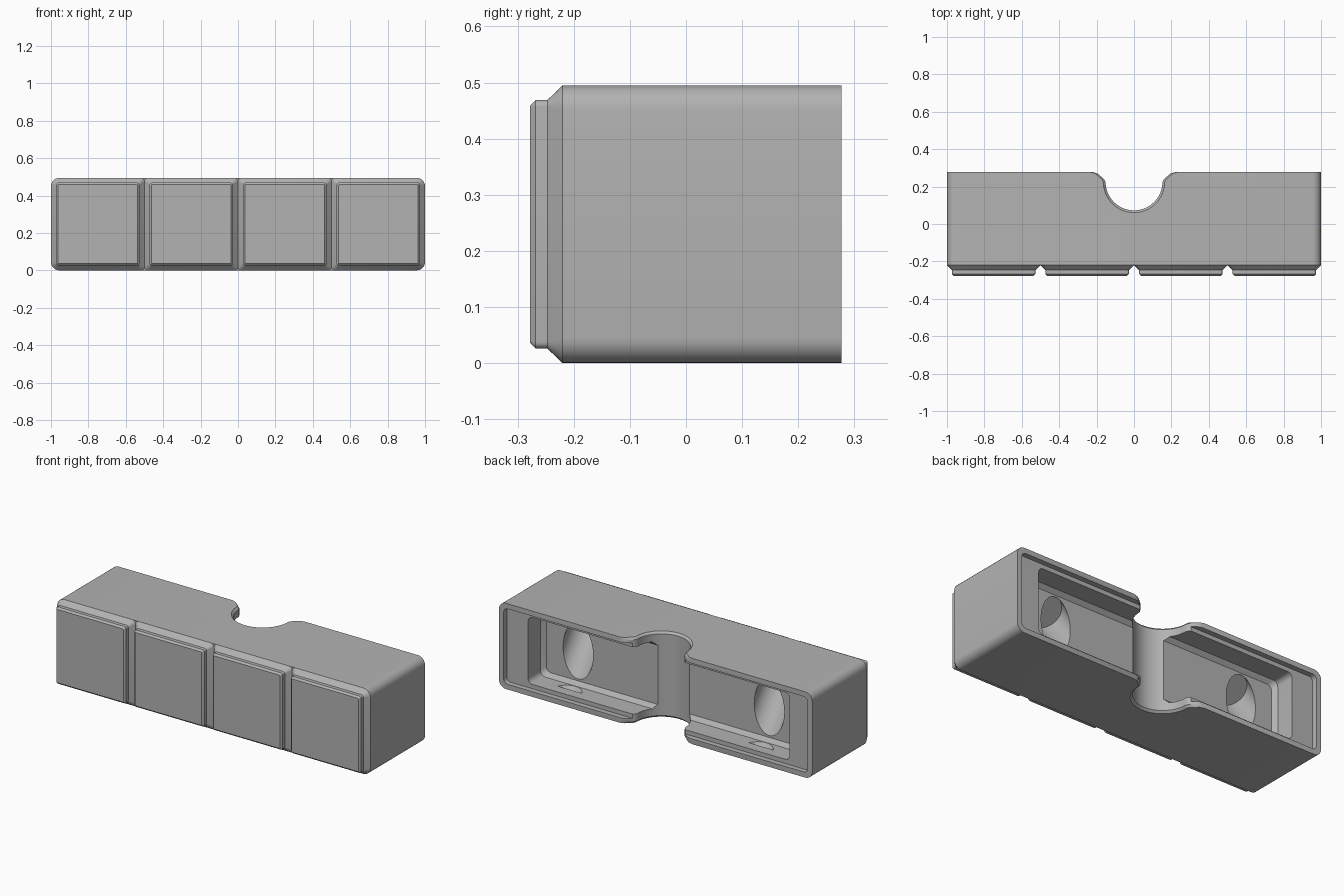
import bpy
import bmesh
from math import sin, cos, pi, radians
from mathutils import Matrix, Vector

if "Cube" in bpy.data.objects:
    bpy.data.objects.remove(bpy.data.objects["Cube"])

grey = bpy.data.materials.new("plain_grey")
grey.use_nodes = True
grey.diffuse_color = (0.45, 0.45, 0.45, 1)
grey.node_tree.nodes["Principled BSDF"].inputs["Base Color"].default_value = (0.45, 0.45, 0.45, 1)

H = 0.495          # height
MID = H / 2


def add_object(name, bm):
    bmesh.ops.recalc_face_normals(bm, faces=bm.faces)
    mesh = bpy.data.meshes.new(name)
    bm.to_mesh(mesh)
    bm.free()
    mesh.materials.append(grey)
    ob = bpy.data.objects.new(name, mesh)
    bpy.context.collection.objects.link(ob)
    return ob


def loft(name, rings):
    """Solid skinned through closed rings of equal point count."""
    bm = bmesh.new()
    loops = [[bm.verts.new(p) for p in ring] for ring in rings]
    n = len(loops[0])
    for a, b in zip(loops, loops[1:]):
        for i in range(n):
            j = (i + 1) % n
            bm.faces.new((a[i], a[j], b[j], b[i]))
    bm.faces.new(loops[0])
    bm.faces.new(loops[-1])
    return add_object(name, bm)


def rounded_rect(y, cx, hx, hz, r_left, r_right, seg=6):
    """Rounded rectangle in the xz plane, with a radius for each side."""
    points = []
    for k, (sx, sz) in enumerate(((1, 1), (-1, 1), (-1, -1), (1, -1))):
        r = r_right if sx > 0 else r_left
        for i in range(seg + 1):
            a = (k + i / seg) * pi / 2
            points.append((cx + sx * (hx - r) + r * cos(a), y,
                           MID + sz * (hz - r) + r * sin(a)))
    return points


def cut(target, cutter):
    cutter.hide_render = True
    mod = target.modifiers.new("cut", "BOOLEAN")
    mod.operation, mod.solver, mod.object = "DIFFERENCE", "EXACT", cutter
    bpy.context.view_layer.objects.active = target
    bpy.ops.object.modifier_apply(modifier=mod.name)
    bpy.data.objects.remove(cutter)


def smooth(ob):
    bpy.ops.object.select_all(action="DESELECT")
    ob.select_set(True)
    bpy.context.view_layer.objects.active = ob
    bpy.ops.object.shade_smooth_by_angle(angle=radians(30))


# Main block with rounded long edges
body = loft("body", [rounded_rect(y, 0, 1, MID, 0.045, 0.045) for y in (-0.22, 0.277)])

# Shallow rim recess in the back
cut(body, loft("rim_cutter", [rounded_rect(y, 0, 0.97, MID - 0.03, 0.025, 0.025)
                              for y in (0.247, 0.32)]))

# Deeper pocket with a chamfered floor edge
cut(body, loft("pocket_cutter", [
    rounded_rect(y, 0, 0.835 - d, 0.193 - d, 0.03, 0.03)
    for y, d in ((0.112, 0.022), (0.134, 0), (0.29, 0))]))


# Round vertical notch with flared mouth and eased top and bottom edges
def notch_ring(z, grow):
    r = 0.152 + grow
    side = [(r, 0.225), (r + 0.008, 0.24), (0.195 + grow, 0.27), (0.22 + grow, 0.277), (0.22 + grow, 0.4)]
    arc = [(r * cos(a), 0.225 + r * sin(a)) for a in (pi + pi * i / 32 for i in range(1, 32))]
    outline = [(-x, y) for x, y in reversed(side)] + arc + side
    return [(x, y, z) for x, y in outline]


cut(body, loft("notch_cutter", [notch_ring(z, g) for z, g in (
    (-0.01, 0.022), (0.012, 0), (H - 0.012, 0), (H + 0.01, 0.022))]))

# Slanted round bores rising forward from the pocket floor
axis = Vector((0, -0.6, 0.8))
for x in (-0.61, 0.61):
    bm = bmesh.new()
    bmesh.ops.create_cone(bm, cap_ends=True, segments=48, radius1=0.096, radius2=0.096, depth=0.35)
    centre = Vector((x, 0.112, MID)) + axis * (0.15 - 0.175)
    turn = axis.to_track_quat("Z", "Y").to_matrix().to_4x4()
    bmesh.ops.transform(bm, matrix=Matrix.Translation(centre) @ turn, verts=bm.verts)
    cut(body, add_object("bore_cutter", bm))
smooth(body)

# Four front tiles: sloped base, straight edge, small front chamfer
for i in range(4):
    cx = -0.75 + 0.5 * i
    left = 0.045 if i == 0 else 0.02
    right = 0.045 if i == 3 else 0.02
    tile = loft(f"front_tile_{i + 1}", [
        rounded_rect(-0.22, cx, 0.25, MID, left, right),
        rounded_rect(-0.247, cx, 0.2225, MID - 0.026, 0.012, 0.012),
        rounded_rect(-0.268, cx, 0.2225, MID - 0.026, 0.012, 0.012),
        rounded_rect(-0.278, cx, 0.2125, MID - 0.036, 0.004, 0.004)])
    smooth(tile)
